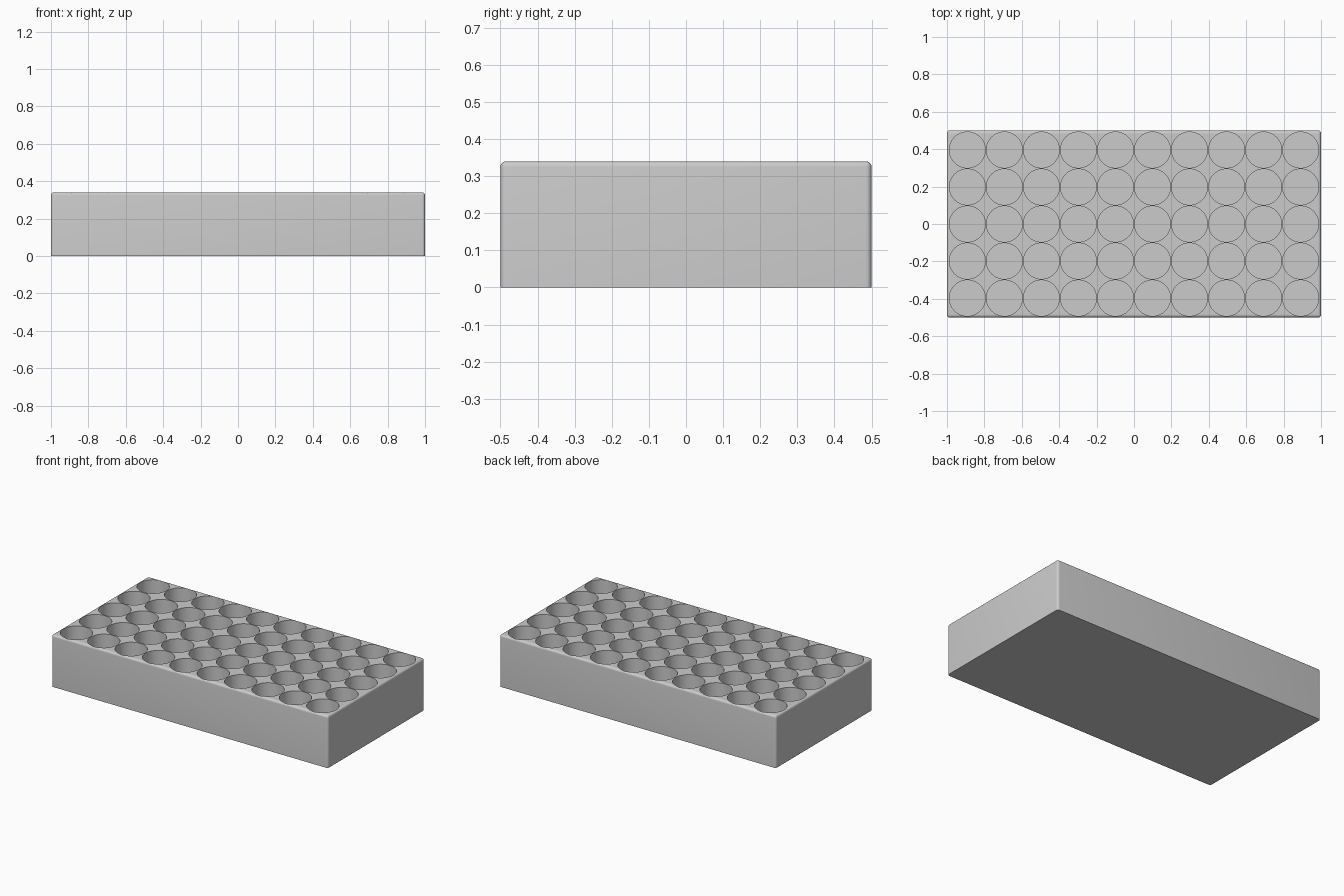
import bpy
import bmesh
from mathutils import Matrix

LENGTH, WIDTH, HEIGHT = 2.0, 1.0, 0.34
ROUND = 0.015
COLUMNS, ROWS = 10, 5
PITCH = 0.198
HOLE_RADIUS = 0.096
FLOOR = 0.06

cube = bpy.data.objects.get("Cube")
if cube:
    bpy.data.objects.remove(cube, do_unlink=True)

grey = bpy.data.materials.new("light grey")
grey.use_nodes = True
colour = (0.6, 0.6, 0.6, 1)
grey.diffuse_color = colour
grey.node_tree.nodes["Principled BSDF"].inputs["Base Color"].default_value = colour


def add_object(name, bm):
    mesh = bpy.data.meshes.new(name)
    bm.to_mesh(mesh)
    bm.free()
    mesh.materials.append(grey)
    obj = bpy.data.objects.new(name, mesh)
    bpy.context.collection.objects.link(obj)
    return obj


# Block with rounded top and upright edges, sharp at the base
bm = bmesh.new()
size = Matrix.Diagonal((LENGTH, WIDTH, HEIGHT, 1))
bmesh.ops.create_cube(bm, size=1, matrix=Matrix.Translation((0, 0, HEIGHT / 2)) @ size)
edges = [e for e in bm.edges if max(v.co.z for v in e.verts) > HEIGHT / 2]
bmesh.ops.bevel(bm, geom=edges, offset=ROUND, segments=5, profile=0.5,
                affect='EDGES', clamp_overlap=True)
tray = add_object("tray_block", bm)

# Grid of round pockets
bm = bmesh.new()
top = HEIGHT + 0.1
for i in range(COLUMNS):
    for j in range(ROWS):
        x = (i - (COLUMNS - 1) / 2) * PITCH
        y = (j - (ROWS - 1) / 2) * PITCH
        bmesh.ops.create_cone(bm, cap_ends=True, segments=64, radius1=HOLE_RADIUS,
                              radius2=HOLE_RADIUS, depth=top - FLOOR,
                              matrix=Matrix.Translation((x, y, (top + FLOOR) / 2)))
cutter = add_object("pocket_cutter", bm)
cutter.hide_render = True

# Cut the pockets
cut = tray.modifiers.new("pockets", 'BOOLEAN')
cut.operation = 'DIFFERENCE'
cut.solver = 'EXACT'
cut.object = cutter
bpy.ops.object.select_all(action='DESELECT')
tray.select_set(True)
bpy.context.view_layer.objects.active = tray
bpy.ops.object.modifier_apply(modifier=cut.name)
bpy.data.objects.remove(cutter, do_unlink=True)
bpy.ops.object.shade_smooth_by_angle(angle=0.6)
